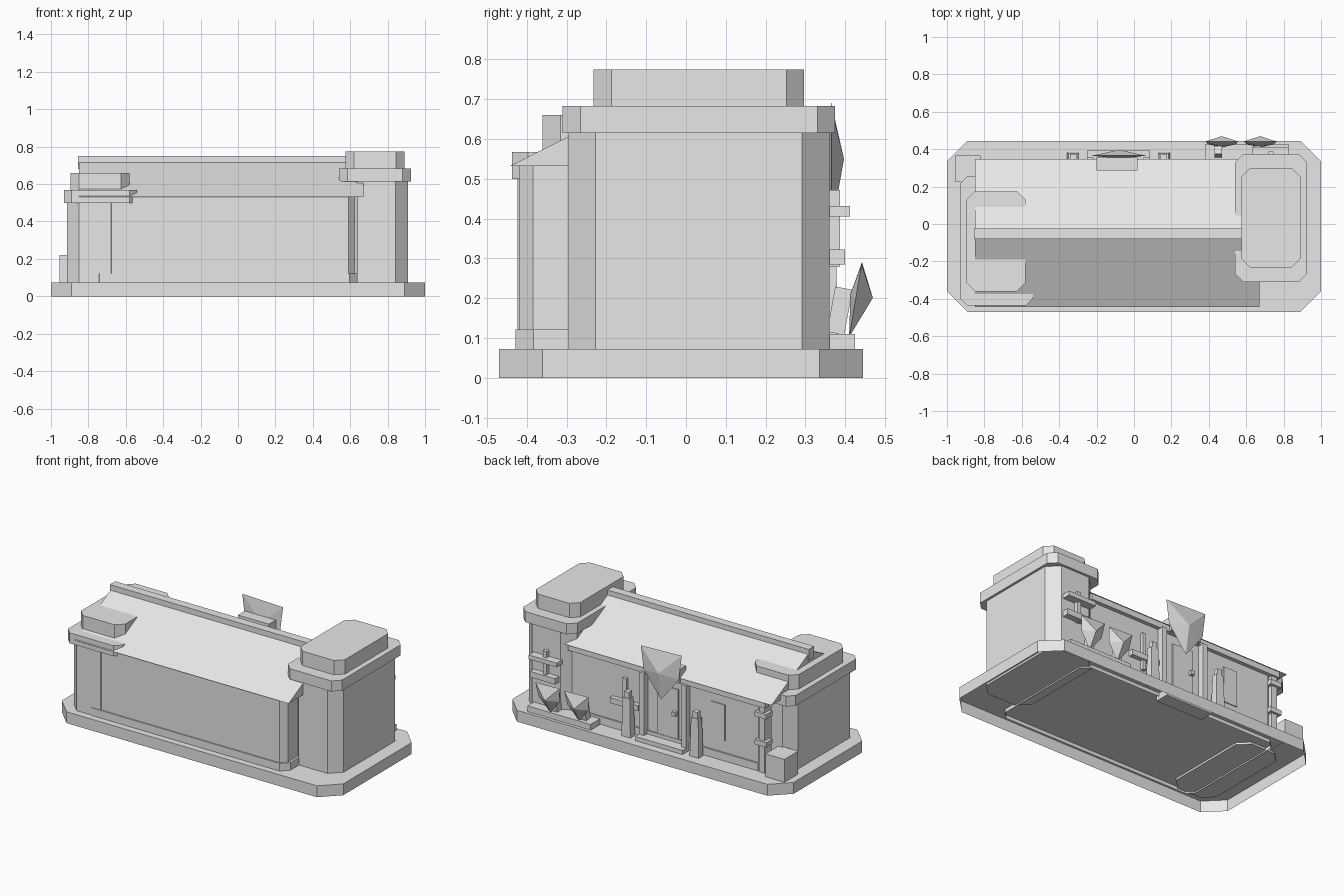
import bpy
import bmesh

cube = bpy.data.objects.get("Cube")
if cube:
    bpy.data.objects.remove(cube)

grey = bpy.data.materials.new("plain grey")
grey.use_nodes = True
grey.diffuse_color = (0.8, 0.8, 0.8, 1)
grey.node_tree.nodes["Principled BSDF"].inputs["Base Color"].default_value = (0.8, 0.8, 0.8, 1)


def finish(name, bm):
    bmesh.ops.recalc_face_normals(bm, faces=bm.faces)
    mesh = bpy.data.meshes.new(name)
    bm.to_mesh(mesh)
    bm.free()
    mesh.materials.append(grey)
    obj = bpy.data.objects.new(name, mesh)
    bpy.context.collection.objects.link(obj)
    return obj


def block(name, xs, ys, zs, cut=0, open_bottom=False, taper=1):
    """Upright box with optional chamfered corners; taper narrows the top."""
    (x0, x1), (y0, y1), (z0, z1) = xs, ys, zs
    if cut:
        outline = [(x0 + cut, y0), (x1 - cut, y0), (x1, y0 + cut), (x1, y1 - cut),
                   (x1 - cut, y1), (x0 + cut, y1), (x0, y1 - cut), (x0, y0 + cut)]
    else:
        outline = [(x0, y0), (x1, y0), (x1, y1), (x0, y1)]
    cx, cy = (x0 + x1) / 2, (y0 + y1) / 2
    bm = bmesh.new()
    low = [bm.verts.new((x, y, z0)) for x, y in outline]
    high = [bm.verts.new((cx + (x - cx) * taper, cy + (y - cy) * taper, z1)) for x, y in outline]
    for i in range(len(low)):
        j = (i + 1) % len(low)
        bm.faces.new((low[i], low[j], high[j], high[i]))
    bm.faces.new(high)
    bottom = bm.faces.new(low[::-1])
    bmesh.ops.recalc_face_normals(bm, faces=bm.faces)
    if open_bottom:
        bmesh.ops.delete(bm, geom=[bottom], context='FACES_ONLY')
    return finish(name, bm)


def crystal(name, place, scale, depth, tilt=0):
    """Faceted shield with a raised centre and a shallow back."""
    bm = bmesh.new()
    for x, z in ((-0.145, 0.14), (0.145, 0.13), (0.125, -0.02), (0, -0.18), (-0.125, -0.02)):
        bm.verts.new((x * scale, 0, z * scale))
    bm.verts.new((0, depth, 0))
    bm.verts.new((0, -0.015, 0))
    bmesh.ops.convex_hull(bm, input=bm.verts)
    obj = finish(name, bm)
    obj.location = place
    obj.rotation_euler.x = tilt


# Ground slab and house body
block("base_slab", (-1, 1), (-0.47, 0.445), (0, 0.073), 0.11, True)
block("house_plinth", (-0.785, 0.64), (-0.428, 0.325), (0.05, 0.122), 0.045, True)
block("house_body", (-0.77, 0.625), (-0.42, 0.315), (0.08, 0.535), 0.035)

# Gable roof as a swept triangle, with ridge beam
bm = bmesh.new()
ends = []
for x in (-0.85, 0.67):
    ends.append([bm.verts.new((x, y, z)) for y, z in
                 ((-0.443, 0.532), (0.347, 0.532), (-0.05, 0.73))])
bm.faces.new(ends[0])
bm.faces.new(ends[1][::-1])
for i in range(3):
    j = (i + 1) % 3
    bm.faces.new((ends[0][i], ends[1][i], ends[1][j], ends[0][j]))
finish("gable_roof", bm)
block("ridge_beam", (-0.855, 0.6), (-0.08, -0.025), (0.68, 0.75))
block("rear_eave_beam", (-0.8, 0.6), (0.3, 0.34), (0.495, 0.533))

# Tall tower and short tower
block("tall_tower_body", (0.57, 0.91), (-0.295, 0.36), (0.06, 0.62), 0.068)
block("tall_tower_slab", (0.54, 0.925), (-0.31, 0.375), (0.615, 0.683), 0.045)
block("tall_tower_cap", (0.575, 0.89), (-0.232, 0.297), (0.68, 0.775), 0.045)
block("short_tower_body", (-0.915, -0.615), (-0.424, 0.235), (0.06, 0.505), 0.065)
block("short_tower_slab", (-0.93, -0.54), (-0.437, 0.255), (0.5, 0.567), 0.04)
block("short_tower_cap", (-0.895, -0.58), (-0.36, 0.175), (0.56, 0.66), 0.045)
block("corner_crate", (-0.955, -0.82), (0.225, 0.365), (0.07, 0.22))

# Entrance: step, frame, door, knob
block("door_step", (-0.25, 0.085), (0.3, 0.393), (0.03, 0.1))
for side, x in (("right", -0.25), ("left", 0.05)):
    block(side + "_door_post", (x, x + 0.035), (0.3, 0.355), (0.09, 0.5))
block("door_panel", (-0.17, -0.02), (0.31, 0.322), (0.12, 0.44))
block("door_knob", (-0.165, -0.14), (0.31, 0.345), (0.275, 0.3))

# Crystal emblem over the entrance
block("emblem_mount", (-0.2, 0.02), (0.285, 0.355), (0.5, 0.59))
crystal("emblem_crystal", (-0.08, 0.365, 0.55), 1, 0.032)

# Lamp posts either side of the entrance
for side, x in (("right", -0.325), ("left", 0.16)):
    block(side + "_lamp_post", (x - 0.032, x + 0.032), (0.335, 0.382), (0.07, 0.32), taper=0.8)
    block(side + "_lamp_top", (x - 0.017, x + 0.017), (0.342, 0.374), (0.32, 0.36))

# Rear wall panels and sill
block("rear_window_panel", (-0.5, -0.4), (0.31, 0.321), (0.2, 0.43))
block("rear_wall_sill", (0.1, 0.3), (0.31, 0.345), (0.24, 0.275))
block("rear_sill_upright", (0.19, 0.215), (0.31, 0.335), (0.18, 0.42))

# Brackets on the tall tower and at the far rear corner
block("tower_shelf_upper", (0.63, 0.83), (0.35, 0.412), (0.405, 0.432))
block("tower_shelf_lower", (0.65, 0.83), (0.35, 0.4), (0.285, 0.322))
block("tower_shelf_upright", (0.72, 0.745), (0.35, 0.387), (0.28, 0.472))
block("corner_pilaster", (-0.79, -0.75), (0.26, 0.33), (0.073, 0.5))
for level, z in (("lower", 0.25), ("upper", 0.43)):
    block(level + "_corner_bracket", (-0.81, -0.73), (0.28, 0.345), (z, z + 0.03))

# Planter with two leaning crystals on slanted stands
block("planter", (0.38, 0.83), (0.33, 0.425), (0.07, 0.11))
for side, x in (("inner", 0.47), ("outer", 0.675)):
    stand = block(side + "_crystal_stand", (-0.02, 0.02), (-0.022, 0.022), (0, 0.115))
    stand.location = (x - 0.02, 0.376, 0.112)
    stand.rotation_euler.x = -0.18
    crystal(side + "_crystal", (x, 0.428, 0.208), 0.6, 0.042, -0.17)
